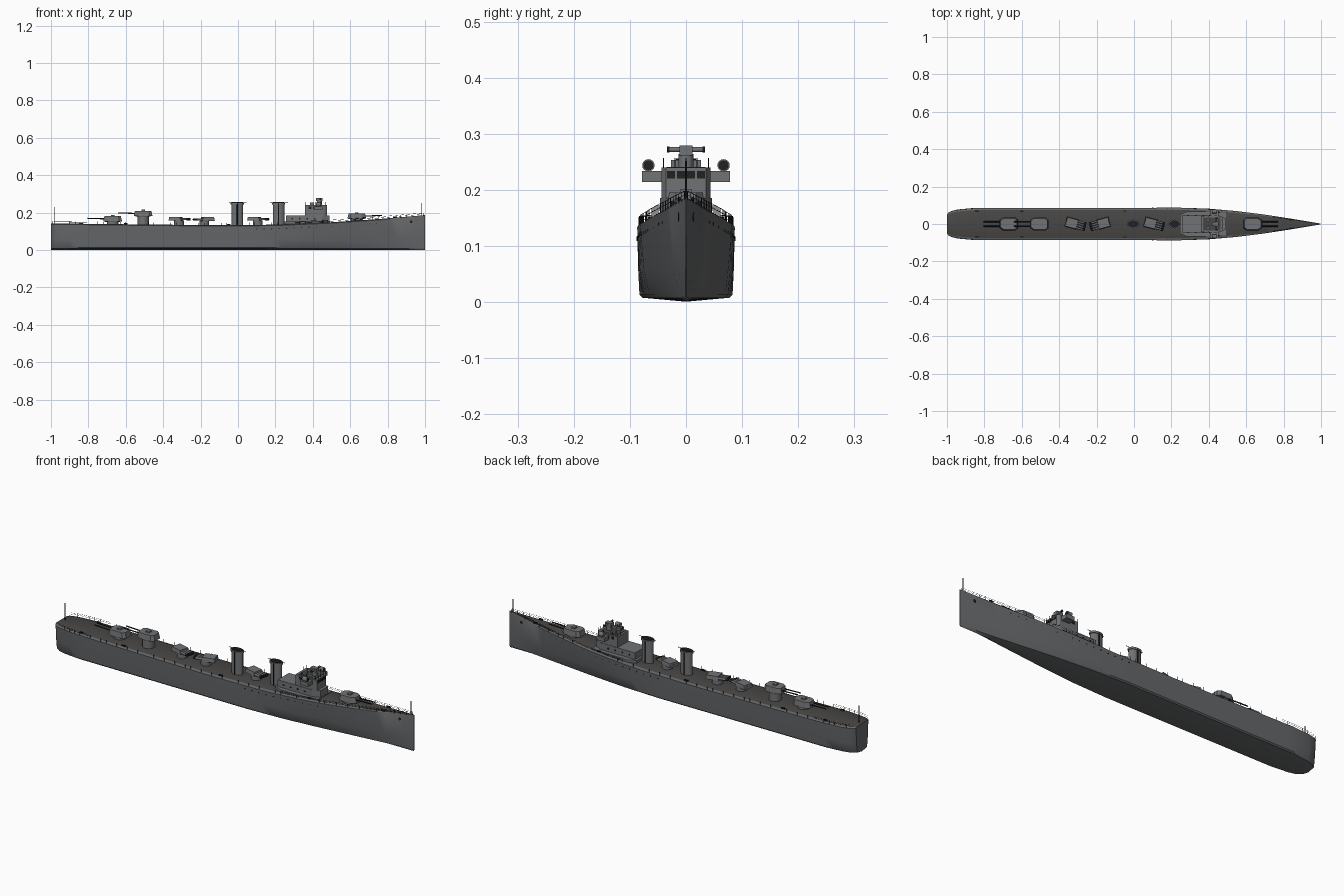
import bpy, bmesh, math
from mathutils import Matrix, Vector

cube = bpy.data.objects.get("Cube")
if cube:
    bpy.data.objects.remove(cube, do_unlink=True)


def material(name, r, g, b):
    m = bpy.data.materials.new(name)
    m.use_nodes = True
    m.diffuse_color = (r, g, b, 1)
    m.node_tree.nodes["Principled BSDF"].inputs["Base Color"].default_value = (r, g, b, 1)
    return m


HULL = material("hull grey", 0.13, 0.135, 0.14)
DECK = material("deck dark grey", 0.065, 0.063, 0.06)
HOUSE = material("superstructure grey", 0.16, 0.168, 0.178)
BLACK = material("black fittings", 0.015, 0.015, 0.015)


def lerp(table, x):
    for (a, u), (b, v) in zip(table, table[1:]):
        if x <= b:
            return u + (v - u) * (x - a) / (b - a)
    return table[-1][1]


BEAM = [(-1, .05), (-.992, .062), (-.975, .07), (-.94, .078), (-.85, .086), (.25, .087), (.4, .082),
        (.55, .069), (.7, .05), (.85, .027), (1, .001)]
CHINE = [(-1, .04), (-.975, .06), (-.94, .07), (-.85, .08), (.1, .083), (.3, .075), (.5, .056),
         (.7, .033), (.85, .015), (1, .0008)]
SHEER = [(-1, .143), (-.6, .138), (-.1, .133), (.2, .136), (.5, .149), (.75, .166), (1, .187)]
beam = lambda x: lerp(BEAM, x)
sheer = lambda x: lerp(SHEER, x)


def finish(name, bm, mats, smooth=True):
    bmesh.ops.recalc_face_normals(bm, faces=bm.faces)
    me = bpy.data.meshes.new(name)
    bm.to_mesh(me)
    bm.free()
    ob = bpy.data.objects.new(name, me)
    bpy.context.collection.objects.link(ob)
    for m in mats:
        me.materials.append(m)
    if smooth:
        bpy.ops.object.select_all(action='DESELECT')
        ob.select_set(True)
        bpy.context.view_layer.objects.active = ob
        bpy.ops.object.shade_smooth_by_angle(angle=math.radians(35))
    return ob


def prism(name, outline, z0, z1, mat, top=1.0, place=Matrix(), smooth=False):
    """Upright prism over a plan outline, its top scaled about the origin."""
    bm = bmesh.new()
    lo = [bm.verts.new(place @ Vector((x, y, z0))) for x, y in outline]
    hi = [bm.verts.new(place @ Vector((x * top, y * top, z1))) for x, y in outline]
    bm.faces.new(lo)
    bm.faces.new(hi)
    for i in range(len(lo)):
        j = (i + 1) % len(lo)
        bm.faces.new((lo[i], lo[j], hi[j], hi[i]))
    return finish(name, bm, [mat], smooth)


def at(x, y=0, z=0, turn=0):
    return Matrix.Translation((x, y, z)) @ Matrix.Rotation(math.radians(turn), 4, 'Z')


def oval(rx, ry, n=24):
    return [(rx * math.cos(i * math.tau / n), ry * math.sin(i * math.tau / n)) for i in range(n)]


def rect(w, d):
    return [(-w / 2, -d / 2), (w / 2, -d / 2), (w / 2, d / 2), (-w / 2, d / 2)]


def rods(name, segments, r, mat, place=Matrix(), n=8):
    """Straight round bars gathered in one object."""
    bm = bmesh.new()
    for a, b in segments:
        a, b = Vector(a), Vector(b)
        d = b - a
        m = place @ Matrix.Translation((a + b) / 2) @ d.to_track_quat('Z', 'Y').to_matrix().to_4x4()
        bmesh.ops.create_cone(bm, cap_ends=True, segments=n, radius1=r, radius2=r, depth=d.length, matrix=m)
    return finish(name, bm, [mat])


# Hull lofted from cross sections, with a sloping deck edge and dark deck
stations = sorted({-1, -.992, -.975, -.94, -.9} | {round(-.85 + i * .05, 3) for i in range(38)})
bm = bmesh.new()
rings = []
for x in stations:
    b, c, z = beam(x), lerp(CHINE, x), sheer(x)
    half = [(c * .93, .008), (c, .014), (c + (b - c) * .6, .06), (b, z - .005), (b * .86, z)]
    ring = [(0, .001)] + half + [(-y, h) for y, h in reversed(half)]
    rings.append([bm.verts.new((x, y, h)) for y, h in ring])
for p, q in zip(rings, rings[1:]):
    for i in range(len(p)):
        j = (i + 1) % len(p)
        f = bm.faces.new((p[i], p[j], q[j], q[i]))
        f.material_index = 1 if i == 5 else 0
bm.faces.new(rings[0])
bm.faces.new(rings[-1])
finish("hull", bm, [HULL, DECK])

# Railings, flagstaffs, portholes, anchors and bollards along both sides
posts, rails, ports, anchors = [], [], [], []
for s in (-1, 1):
    edge = lambda x, h: (x, s * beam(x) * .97, sheer(x) - .004 + h)
    xs = [-.99 + i * .03 for i in range(67)]
    posts += [(edge(x, 0), edge(x, .016)) for x in xs]
    rails += [(edge(a, h), edge(b, h)) for a, b in zip(xs, xs[1:]) if a > .3 or a < -.8 for h in (.009, .016)]
    for i in range(17):
        x = .1 + i * .04
        y = lerp(CHINE, x) + (beam(x) - lerp(CHINE, x)) * .8
        z = sheer(x) - .022
        ports.append(((x, s * (y - .002), z), (x, s * (y + .002), z)))
    anchors.append(((.925, s * .007, .152), (.925, s * .0145, .152)))
    for x in (-.84, -.6, -.05, .45, .84):
        prism("bollard", rect(.02, .007), sheer(x) - .003, sheer(x) + .006, BLACK, place=at(x, s * beam(x) * .8))
rods("railing_posts", posts, .0007, BLACK, n=4)
rods("railing_bars", rails, .0006, BLACK, n=4)
rods("portholes", ports, .0035, BLACK)
rods("anchors", anchors, .008, BLACK)
rods("flagstaffs", [((-.982, 0, .14), (-.982, 0, .23)), ((.982, 0, .18), (.982, 0, .252))], .0015, BLACK)

# Twin gun mounts on round bases
house = [(.05, -.02), (.05, .02), (.03, .034), (-.035, .034), (-.05, .022),
         (-.05, -.022), (-.035, -.034), (.03, -.034)]
for name, x, z, turn in (("fore", .635, .168, 0), ("raised_aft", -.507, .182, 180), ("aft", -.67, .153, 180)):
    p = at(x, turn=turn)
    prism(name + "_gun_base", oval(.03, .03), sheer(x) - .005, z, HOUSE, place=p, smooth=True)
    prism(name + "_gun_platform", oval(.04, .034), z - .003, z + .003, DECK, place=p, smooth=True)
    prism(name + "_gun_house", house, z, z + .028, HOUSE, .88, p)
    prism(name + "_gun_hatch", rect(.02, .02), z + .028, z + .034, HOUSE, place=p)
    rods(name + "_gun_barrels", [((.04, y, z + .014), (.135, y, z + .017)) for y in (-.012, .012)],
         .003, BLACK, p)

# Torpedo launchers turned off the centreline
for x, turn in ((-.315, -15), (-.18, 195), (.105, -15)):
    p, z = at(x, turn=turn), sheer(x)
    prism("launcher_pedestal", oval(.026, .026), z - .004, z + .022, HOUSE, place=p, smooth=True)
    prism("launcher_housing", rect(.066, .054), z + .022, z + .042, HOUSE, .9, p @ at(-.018))
    rods("launcher_tubes", [((-.05, y, z + .03), (.056, y, z + .03)) for y in (-.018, -.006, .006, .018)],
         .0055, HOUSE, p, 12)
    rods("launcher_tube_ends", [((.045, y, z + .03), (.058, y, z + .03)) for y in (-.018, -.006, .006, .018)],
         .0061, BLACK, p, 12)

# Funnels with dark mouths, rims, pipes and stays
for x in (-.004, .217):
    p = at(x)
    prism("funnel", oval(.031, .02), .13, .25, HOUSE, place=p, smooth=True)
    prism("funnel_rim", oval(.035, .023), .243, .253, HOUSE, place=p, smooth=True)
    prism("funnel_mouth", oval(.03, .018), .253, .256, BLACK, place=p, smooth=True)
    rods("funnel_pipes", [((0, s * .022, .135), (0, s * .022, .25)) for s in (-1, 1)], .003, BLACK, p)
    rods("funnel_stay", [((-.045, 0, .256), (.05, 0, .256))], .0012, BLACK, p)

# Deckhouse and the plated deck around it
plate = [(-.14, -.05), (-.1, -.068), (.0, -.068), (.108, -.06), (.108, .06), (0, .068), (-.1, .068), (-.14, .05)]
prism("deckhouse_plate", plate, .136, .152, HOUSE, place=at(.385))
cabin = [(-.125, -.046), (.07, -.046), (.108, -.03), (.108, .03), (.07, .046), (-.125, .046)]
prism("deckhouse", cabin, .14, .186, HOUSE, place=at(.382))
rods("deckhouse_doors", [((x, s * .045, .168), (x, s * .047, .168)) for x in (.29, .33, .37, .41) for s in (-1, 1)],
     .005, BLACK)

# Bridge, wings, windows and lookout rail
prism("bridge", [(-.06, -.044), (.045, -.044), (.058, -.036), (.058, .036), (.045, .044), (-.06, .044)],
      .186, .24, HOUSE, place=at(.417))
prism("bridge_roof", rect(.094, .07), .24, .2415, DECK, place=at(.415))
for i in range(4):
    prism("bridge_window", rect(.003, .014), .221, .234, BLACK, place=at(.4755, -.027 + i * .018))
for s in (-1, 1):
    for x in (.385, .41, .435):
        prism("side_window", rect(.016, .003), .221, .234, BLACK, place=at(x, s * .0443))
    prism("bridge_wing", rect(.045, .035), .214, .234, HOUSE, place=at(.43, s * .061))
    rods("searchlight_stand", [((.43, s * .067, .23), (.43, s * .067, .244))], .003, BLACK)
    rods("searchlight", [((.418, s * .067, .244), (.442, s * .067, .244))], .011, HOUSE, n=16)
    rods("searchlight_lens", [((.44, s * .067, .244), (.444, s * .067, .244))], .009, BLACK, n=16)
rail = [(.36, -.04), (.47, -.04), (.47, .04), (.36, .04)]
bars = []
for a, b in zip(rail, rail[1:] + rail[:1]):
    bars += [((a[0] + (b[0] - a[0]) * t / 4, a[1] + (b[1] - a[1]) * t / 4, .239),
              (a[0] + (b[0] - a[0]) * t / 4, a[1] + (b[1] - a[1]) * t / 4, .257)) for t in range(4)]
rods("lookout_rail", bars, .0009, BLACK, n=4)

# Range director with its crossarm, and a pair of small lookout boxes
prism("director_pedestal", oval(.013, .013), .24, .264, HOUSE, place=at(.435), smooth=True)
prism("director_house", rect(.034, .024), .262, .279, HOUSE, .9995, at(.435))
rods("director_arm", [((.44, -.033, .272), (.44, .033, .272))], .0045, HOUSE, n=12)
rods("director_arm_ends", [((.44, s * .029, .272), (.44, s * .034, .272)) for s in (-1, 1)], .0055, BLACK, n=12)
for s in (-1, 1):
    prism("lookout_box", rect(.022, .013), .24, .254, HOUSE, place=at(.395, s * .02))
